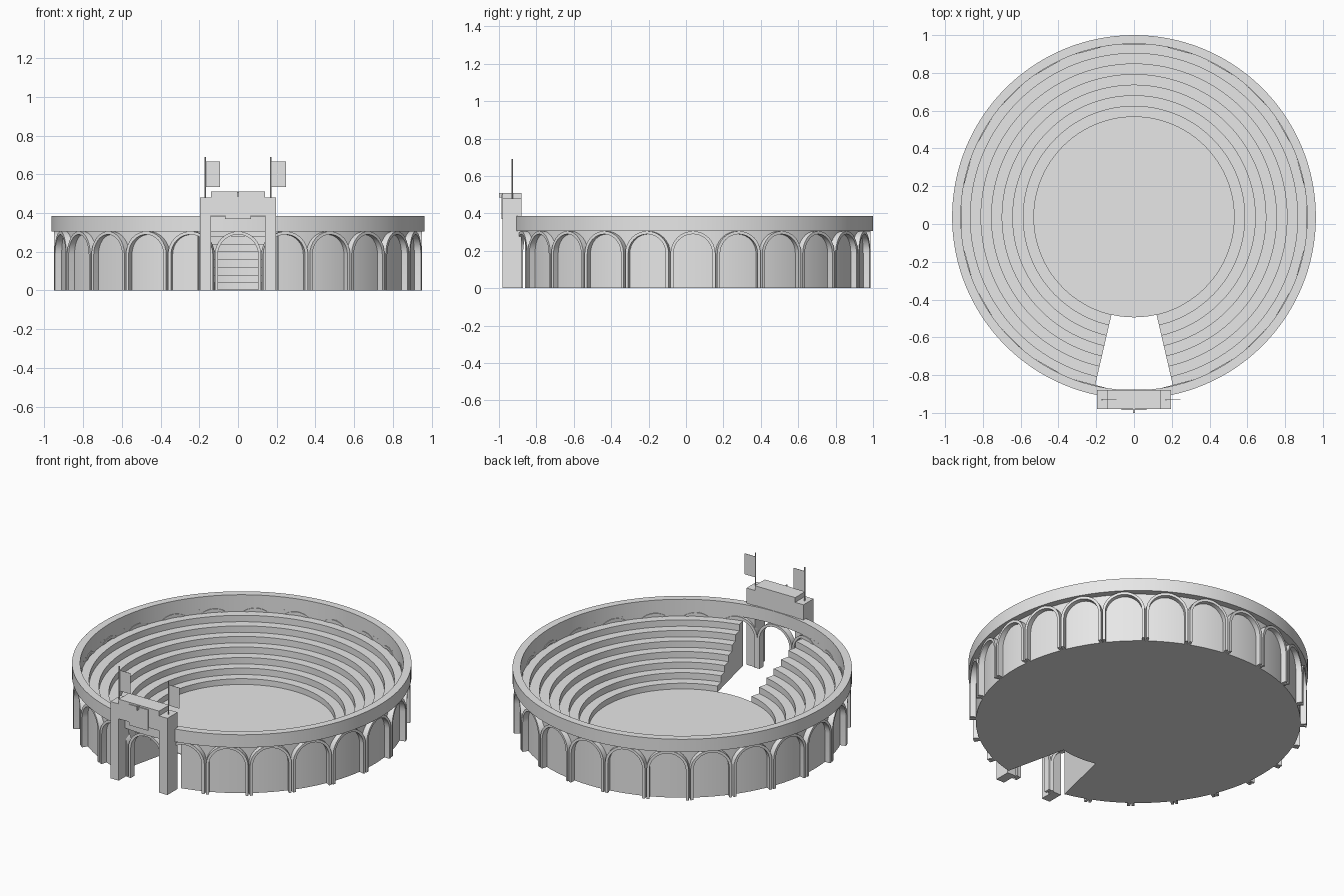
import bpy, bmesh, math
from mathutils import Matrix, Vector

cube = bpy.data.objects.get("Cube")
if cube:
    bpy.data.objects.remove(cube, do_unlink=True)

CY = 0.037          # centre of the round building
BAYS = 24
GAP = math.radians(13)
FRONT = -math.pi / 2

stone = bpy.data.materials.new("grey_stone")
stone.use_nodes = True
stone.diffuse_color = (0.8, 0.8, 0.8, 1)
stone.node_tree.nodes["Principled BSDF"].inputs["Base Color"].default_value = (0.8, 0.8, 0.8, 1)


def finish(name, bm, smooth=False):
    bmesh.ops.recalc_face_normals(bm, faces=bm.faces)
    mesh = bpy.data.meshes.new(name)
    bm.to_mesh(mesh)
    bm.free()
    mesh.materials.append(stone)
    ob = bpy.data.objects.new(name, mesh)
    bpy.context.collection.objects.link(ob)
    if smooth:
        bpy.ops.object.select_all(action='DESELECT')
        ob.select_set(True)
        bpy.context.view_layer.objects.active = ob
        bpy.ops.object.shade_smooth_by_angle(angle=math.radians(30))
    return ob


def sweep(name, profile, start, end, steps):
    """Sweep a closed (radius, z) profile around the centre."""
    bm = bmesh.new()
    full = abs(end - start) > 2 * math.pi - 1e-4
    rows = []
    for i in range(steps if full else steps + 1):
        a = start + (end - start) * i / steps
        rows.append([bm.verts.new((r * math.cos(a), CY + r * math.sin(a), z)) for r, z in profile])
    n = len(profile)
    for i in range(steps):
        p, q = rows[i], rows[(i + 1) % len(rows)]
        for j in range(n):
            k = (j + 1) % n
            bm.faces.new((p[j], p[k], q[k], q[j]))
    if not full:
        bm.faces.new(rows[0])
        bm.faces.new(rows[-1])
    return finish(name, bm, True)


def box(name, lo, hi):
    lo, hi = Vector(lo), Vector(hi)
    bm = bmesh.new()
    bmesh.ops.create_cube(bm, size=1, matrix=Matrix.Translation((lo + hi) / 2)
                          @ Matrix.Diagonal((hi - lo).to_4d()))
    return finish(name, bm)


# Stepped seating with the outer drum wall, open at the gate
seats = [(0.53, 0)]
for i in range(7):
    z = 0.04 * (i + 1)
    r = 0.53 + 0.056 * i
    seats += [(r, z), (0.53 + 0.056 * (i + 1), z)]
seats[-1] = (0.917, 0.28)
seats += [(0.917, 0.306), (0.921, 0.306), (0.921, 0)]
sweep("seating", seats, FRONT + GAP, FRONT + 2 * math.pi - GAP, 112)

# Arena floor
bm = bmesh.new()
bmesh.ops.create_cone(bm, cap_ends=True, segments=96, radius1=0.531, radius2=0.531,
                      depth=0.004, matrix=Matrix.Translation((0, CY, 0.002)))
finish("arena_floor", bm, True)

# Parapet ring
sweep("parapet", [(0.917, 0.305), (0.963, 0.305), (0.963, 0.385), (0.917, 0.385)],
      0, 2 * math.pi, 128)


# Arcade of banded arches
def arch_line(half, spring, segs=16):
    arc = [(half * math.cos(math.pi * i / segs), spring + half * math.sin(math.pi * i / segs))
           for i in range(segs + 1)]
    return [(half, 0)] + arc + [(-half, 0)]


bm = bmesh.new()
outer, inner = arch_line(0.12, 0.185), arch_line(0.104, 0.185)
for b in range(BAYS):
    turn = Matrix.Translation((0, CY, 0)) @ Matrix.Rotation(2 * math.pi * b / BAYS, 4, 'Z')
    rows = []
    for (ox, oz), (ix, iz) in zip(outer, inner):
        corners = [(ox, -0.95, oz), (ix, -0.95, iz), (ix, -0.912, iz), (ox, -0.912, oz)]
        rows.append([bm.verts.new(turn @ Vector(c)) for c in corners])
    for p, q in zip(rows, rows[1:]):
        for j in range(4):
            k = (j + 1) % 4
            bm.faces.new((p[j], p[k], q[k], q[j]))
    bm.faces.new(rows[0])
    bm.faces.new(rows[-1])
finish("arcade", bm, True)

# Gatehouse
for side, s in (("right", -1), ("left", 1)):
    x0, x1 = sorted((s * 0.14, s * 0.197))
    box(side + "_gate_tower", (x0, -0.98, 0), (x1, -0.88, 0.48))
    bm = bmesh.new()
    bmesh.ops.create_cone(bm, cap_ends=True, segments=8, radius1=0.004, radius2=0.004,
                          depth=0.22, matrix=Matrix.Translation((s * 0.17, -0.93, 0.58)))
    finish(side + "_flagpole", bm, True)
    box(side + "_flag", (s * 0.17, -0.931, 0.535), (s * 0.17 + 0.077, -0.929, 0.665))
box("gate_beam", (-0.14, -0.98, 0.387), (0.14, -0.88, 0.51))
box("gate_plaque", (-0.066, -0.986, 0.37), (0.066, -0.979, 0.5))
box("plaque_hook", (-0.004, -1.0, 0.485), (0.004, -0.98, 0.508))
